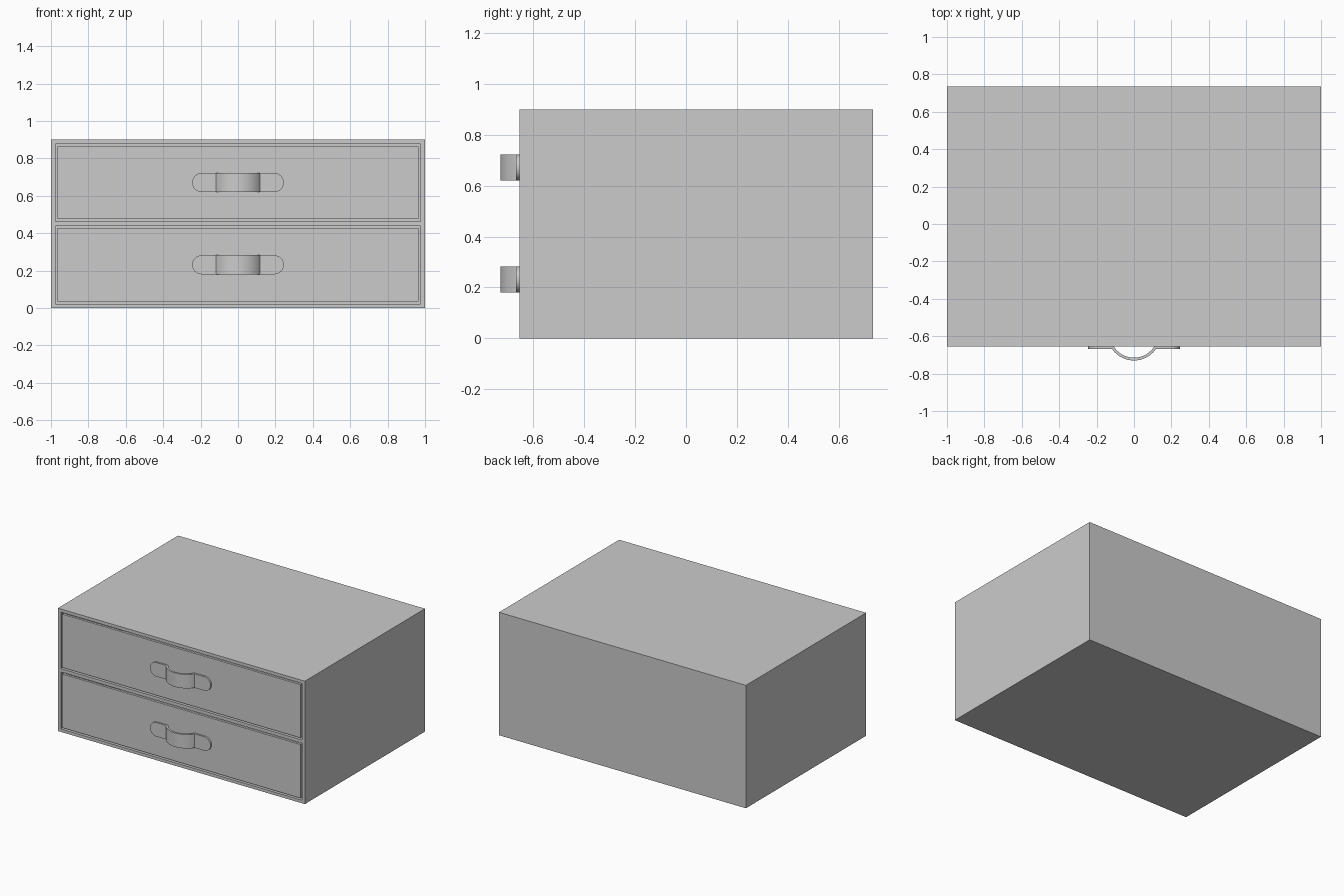
import bpy, bmesh
from math import sin, cos, asin, acos, pi

if "Cube" in bpy.data.objects:
    bpy.data.objects.remove(bpy.data.objects["Cube"])

FRONT, BACK = -0.655, 0.735
OPEN_X, GAP = 0.977, 0.012
OPENINGS = {"lower": (0.022, 0.439), "upper": (0.463, 0.877)}


def make_object(name, bm):
    bmesh.ops.recalc_face_normals(bm, faces=bm.faces)
    mesh = bpy.data.meshes.new(name)
    bm.to_mesh(mesh)
    bm.free()
    obj = bpy.data.objects.new(name, mesh)
    bpy.context.collection.objects.link(obj)
    return obj


def box_bm(lo, hi):
    bm = bmesh.new()
    bmesh.ops.create_cube(bm, size=1)
    for v in bm.verts:
        v.co = [(a + b) / 2 + c * (b - a) for a, b, c in zip(lo, hi, v.co)]
    return bm


def select_only(obj):
    bpy.ops.object.select_all(action='DESELECT')
    obj.select_set(True)
    bpy.context.view_layer.objects.active = obj


def extrude_profile(bm, points, vec):
    face = bm.faces.new([bm.verts.new(p) for p in points])
    ext = bmesh.ops.extrude_face_region(bm, geom=[face], use_keep_orig=True)
    verts = [e for e in ext["geom"] if isinstance(e, bmesh.types.BMVert)]
    bmesh.ops.translate(bm, verts=verts, vec=vec)


# Cabinet shell with two drawer openings
cabinet = make_object("cabinet", box_bm((-1, FRONT, 0), (1, BACK, 0.9)))
for label, (z0, z1) in OPENINGS.items():
    cutter = make_object(label + "_opening_cutter",
                         box_bm((-OPEN_X, FRONT - 0.1, z0), (OPEN_X, BACK - 0.025, z1)))
    cutter.hide_render = True
    mod = cabinet.modifiers.new(label, 'BOOLEAN')
    mod.operation, mod.solver, mod.object = 'DIFFERENCE', 'EXACT', cutter
    select_only(cabinet)
    bpy.ops.object.modifier_apply(modifier=mod.name)
    bpy.data.objects.remove(cutter)


# Drawer: hollow box, open at the top, flush with the cabinet front
def drawer(label, z0, z1):
    bm = box_bm((-OPEN_X + GAP, FRONT, z0 + GAP),
                (OPEN_X - GAP, BACK - 0.04, z1 - GAP))
    top = max(bm.faces, key=lambda f: f.calc_center_median().z)
    bmesh.ops.inset_region(bm, faces=[top], thickness=0.025)
    inner = bmesh.ops.extrude_face_region(bm, geom=[top])["geom"]
    bmesh.ops.delete(bm, geom=[top], context='FACES_ONLY')
    bmesh.ops.translate(bm, verts=[e for e in inner if isinstance(e, bmesh.types.BMVert)],
                        vec=(0, 0, -(z1 - z0 - 2 * GAP - 0.025)))
    make_object(label + "_drawer", bm)


# Handle: bowed strap between two round-ended tabs
def handle(label, zc):
    half, plate, end = 0.051, 0.013, 0.245
    r_out, r_in, cy = 0.142, 0.127, -0.588
    bm = bmesh.new()
    a_out, a_in = acos((cy - FRONT) / r_out), acos((cy - FRONT) / r_in)
    n = 24
    arc = [(r_out * sin(a), cy - r_out * cos(a)) for a in
           [-a_out + 2 * a_out * i / n for i in range(n + 1)]]
    arc += [(r_in * sin(a), cy - r_in * cos(a)) for a in
            [a_in - 2 * a_in * i / n for i in range(n + 1)]]
    extrude_profile(bm, [(x, y, zc - half) for x, y in arc], (0, 0, 2 * half))
    for s in (-1, 1):
        tab = [(s * 0.115, FRONT, zc + half), (s * 0.115, FRONT, zc - half)]
        for i in range(17):
            a = -pi / 2 + pi * i / 16
            tab.append((s * (end - half + half * cos(a)), FRONT, zc + half * sin(a)))
        extrude_profile(bm, tab, (0, -plate, 0))
    obj = make_object(label + "_handle", bm)
    select_only(obj)
    bpy.ops.object.shade_smooth_by_angle(angle=0.6)


for label, (z0, z1) in OPENINGS.items():
    drawer(label, z0, z1)
    handle(label, (z0 + z1) / 2 + 0.001)
